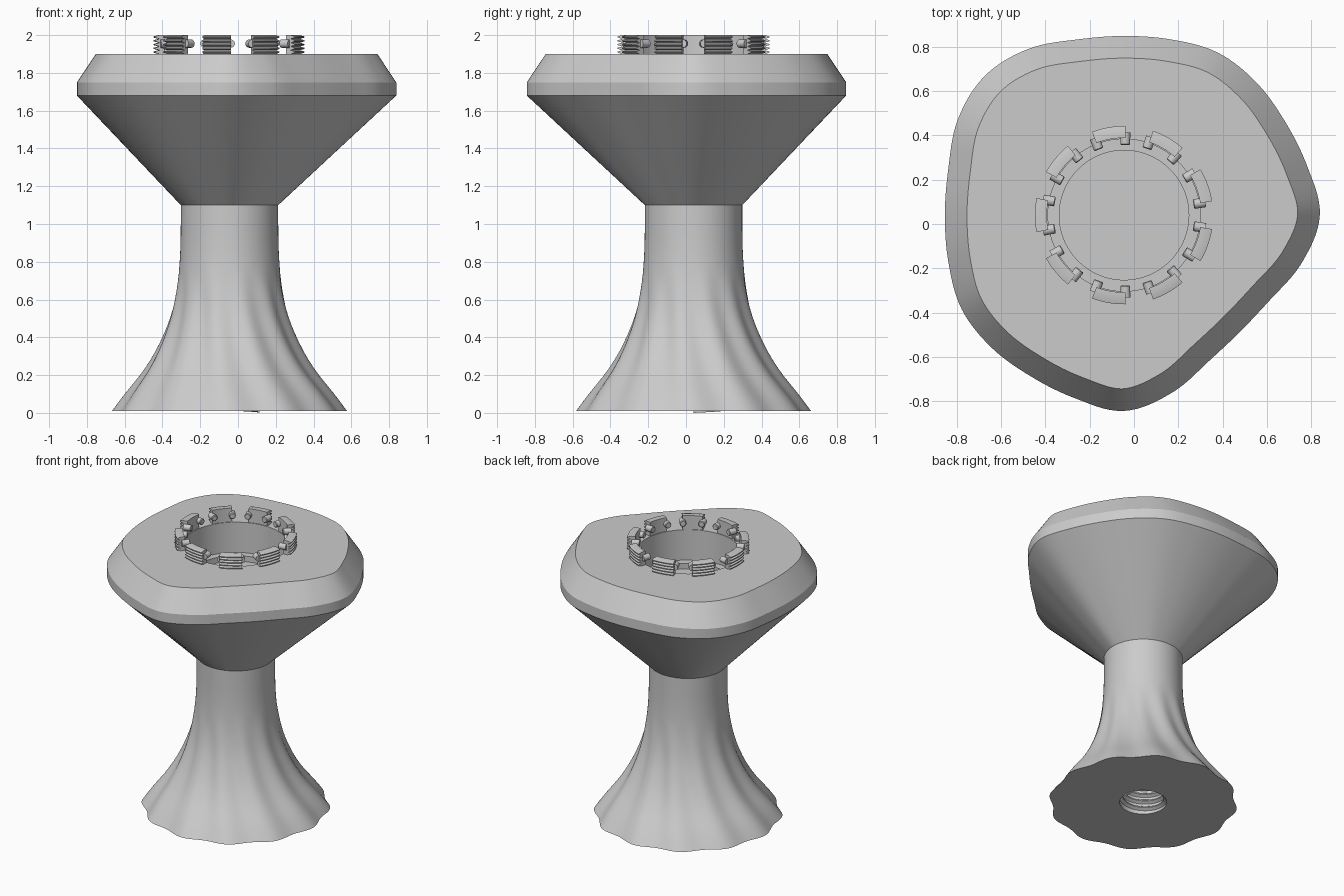
import bpy, bmesh, math
from math import sin, cos, pi, radians
from mathutils import Vector

if "Cube" in bpy.data.objects:
    bpy.data.objects.remove(bpy.data.objects["Cube"])

CX, CY = -0.045, 0.04      # shared axis of stem, socket and ring
N = 180                    # points around the body

grey = bpy.data.materials.new("plain_grey")
grey.use_nodes = True
grey.diffuse_color = (0.6, 0.6, 0.6, 1)
grey.node_tree.nodes["Principled BSDF"].inputs["Base Color"].default_value = (0.6, 0.6, 0.6, 1)


def finish(name, bm, angle=30):
    bmesh.ops.recalc_face_normals(bm, faces=bm.faces)
    me = bpy.data.meshes.new(name)
    bm.to_mesh(me)
    bm.free()
    me.materials.append(grey)
    ob = bpy.data.objects.new(name, me)
    bpy.context.collection.objects.link(ob)
    ob.location = (CX, CY, 0)
    bpy.ops.object.select_all(action='DESELECT')
    ob.select_set(True)
    bpy.context.view_layer.objects.active = ob
    bpy.ops.object.shade_smooth_by_angle(angle=radians(angle))
    return ob


def loft(bm, rings, closed=True):
    """Skin a list of equal point rings and cap or join the ends."""
    loops = [[bm.verts.new(p) for p in r] for r in rings]
    n = len(loops[0])
    for a, b in zip(loops, loops[1:]):
        for i in range(n):
            j = (i + 1) % n
            bm.faces.new((a[i], a[j], b[j], b[i]))
    if closed:
        bm.faces.new(loops[0])
        bm.faces.new(loops[-1])


def catmull(vals, t):
    i = int(math.floor(t))
    f = t - i
    a, b, c, d = (vals[(i + k) % len(vals)] for k in (-1, 0, 1, 2))
    return b + 0.5 * f * (c - a + f * (2 * a - 5 * b + 4 * c - d + f * (3 * (b - c) + d - a)))


# Head outline: radii every 15 degrees from the dented corner, mirrored
half = [.742, .762, .83, .883, .855, .84, .845, .846, .82, .808, .82, .865, .888]
radii = half + half[-2:0:-1]
angles = [2 * pi * i / N for i in range(N)]
outline = []
for a in angles:
    r = catmull(radii, (a + pi / 4) / radians(15))
    outline.append(Vector((r * cos(a), r * sin(a), 0)))
inset = []
for i, p in enumerate(outline):
    t = (outline[(i + 1) % N] - outline[i - 1]).normalized()
    inset.append(p - 0.1 * Vector((t.y, -t.x, 0)))


def circle(r, z):
    return [(r * cos(a), r * sin(a), z) for a in angles]


def at_height(points, z):
    return [(p.x, p.y, z) for p in points]


def flare(z):
    """Stem ring that widens into twelve twisted flutes towards the foot."""
    prof = [.608, .535, .457, .395, .348, .312, .288, .272, .263, .259, .258, .258]
    r = catmull(prof + [.258] * 3 + [.67], (z - .01) / .1)
    k = max(0, 1 - z / .75)
    twist = radians(20) * (1 - k)
    ring = []
    for a in angles:
        q = r + 0.014 * k ** 0.7 * cos(12 * (a + twist))
        ring.append((q * cos(a), q * sin(a), z))
    return ring


# Body: socket, head, cone, stem, foot and threaded bore in one skin
body = bmesh.new()
rings = [circle(.292, 1.64), circle(.292, 1.68), circle(.343, 1.68), circle(.343, 1.9),
         at_height(inset, 1.9), at_height(outline, 1.75), at_height(outline, 1.68),
         circle(.258, 1.1)]
rings += [flare(.01 + 1.09 * (1 - i / 24)) for i in range(1, 25)]
rings += [circle(.155, .01), circle(.155, .45)]
loft(body, rings)
finish("body", body)

# Screw thread: a ridge wound up the bore
thread = bmesh.new()
PITCH, STEPS, TURNS = .05, 36, 6
sections = []
for i in range(STEPS * TURNS + 1):
    a = 2 * pi * i / STEPS
    z = .02 + PITCH * i / STEPS
    sections.append([(r * cos(a), r * sin(a), z + dz)
                     for r, dz in ((.16, -.02), (.135, -.004), (.135, .004), (.16, .02))])
loft(thread, sections)
finish("screw_thread", thread)

# Grip tabs: serrated arcs standing on the head, each with two radial pins
TEETH = 5
profile = [(.348, 1.9)]
for i in range(TEETH):
    z = 1.9 + .1 * i / TEETH
    profile += [(.377, z), (.402, z + .007), (.402, z + .013)]
profile += [(.377, 2.0), (.348, 2.0)]

tabs, pins = bmesh.new(), bmesh.new()
for k in range(9):
    mid = pi + k * 2 * pi / 9
    sweep = [mid + radians(-11 + 22 * s / 8) for s in range(9)]
    loft(tabs, [[(r * cos(a), r * sin(a), z) for r, z in profile] for a in sweep])
    for side in (-1, 1):
        a = mid + side * radians(11)
        out = Vector((cos(a), sin(a), 0))
        across = Vector((-sin(a), cos(a), 0))
        ends = []
        for r, size in ((.317, .018), (.321, .022), (.372, .022)):
            ends.append([out * r + across * size * cos(t) + Vector((0, 0, 1.955 + size * sin(t)))
                         for t in (2 * pi * j / 16 for j in range(16))])
        loft(pins, ends)
finish("grip_tabs", tabs)
finish("tab_pins", pins)
